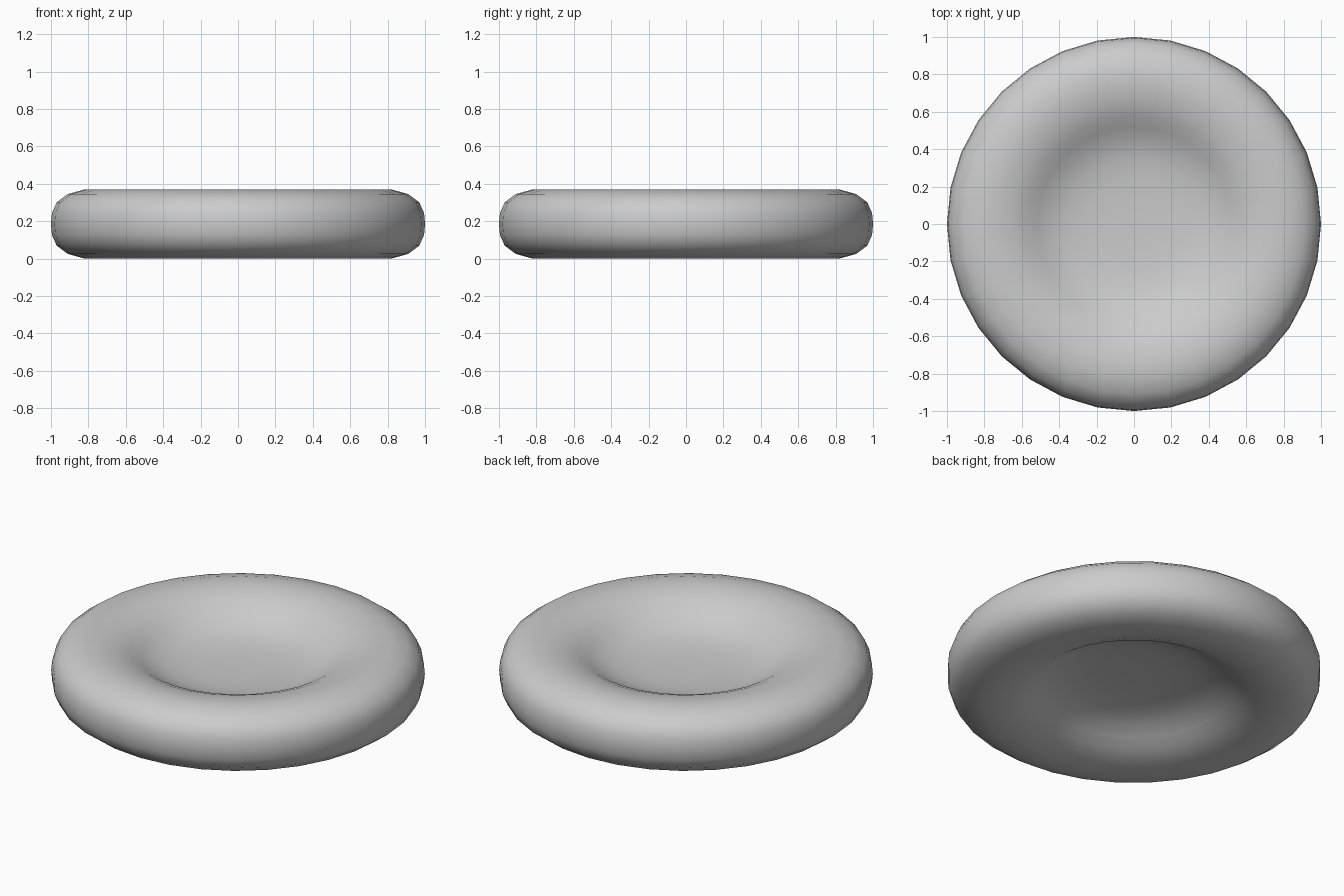
import bpy, bmesh, math

if "Cube" in bpy.data.objects:
    bpy.data.objects.remove(bpy.data.objects["Cube"])

SEG = 32
MID = 0.185

# Upper half of the biconcave profile: radius, height above mid plane
half = [(0.12, 0.018), (0.25, 0.023), (0.36, 0.037), (0.45, 0.064),
        (0.52, 0.102), (0.58, 0.138), (0.65, 0.166), (0.73, 0.182),
        (0.82, 0.185), (0.91, 0.160), (0.97, 0.115), (0.995, 0.058)]
profile = half + [(1.0, 0.0)] + [(r, -z) for r, z in reversed(half)]

# Lathe the profile into rings and close both poles
bm = bmesh.new()
rings = []
for r, z in profile:
    angles = [2 * math.pi * i / SEG for i in range(SEG)]
    rings.append([bm.verts.new((r * math.cos(a), r * math.sin(a), MID + z)) for a in angles])
for a, b in zip(rings, rings[1:]):
    for i in range(SEG):
        j = (i + 1) % SEG
        bm.faces.new((a[i], b[i], b[j], a[j]))
for ring, z in ((rings[0], 0.017), (rings[-1], -0.017)):
    pole = bm.verts.new((0, 0, MID + z))
    for i in range(SEG):
        bm.faces.new((pole, ring[i], ring[(i + 1) % SEG]))
bmesh.ops.recalc_face_normals(bm, faces=bm.faces)
for f in bm.faces:
    f.smooth = True

# Dimpled disc object
mesh = bpy.data.meshes.new("dimpled_disc")
bm.to_mesh(mesh)
bm.free()
disc = bpy.data.objects.new("dimpled_disc", mesh)
bpy.context.collection.objects.link(disc)
